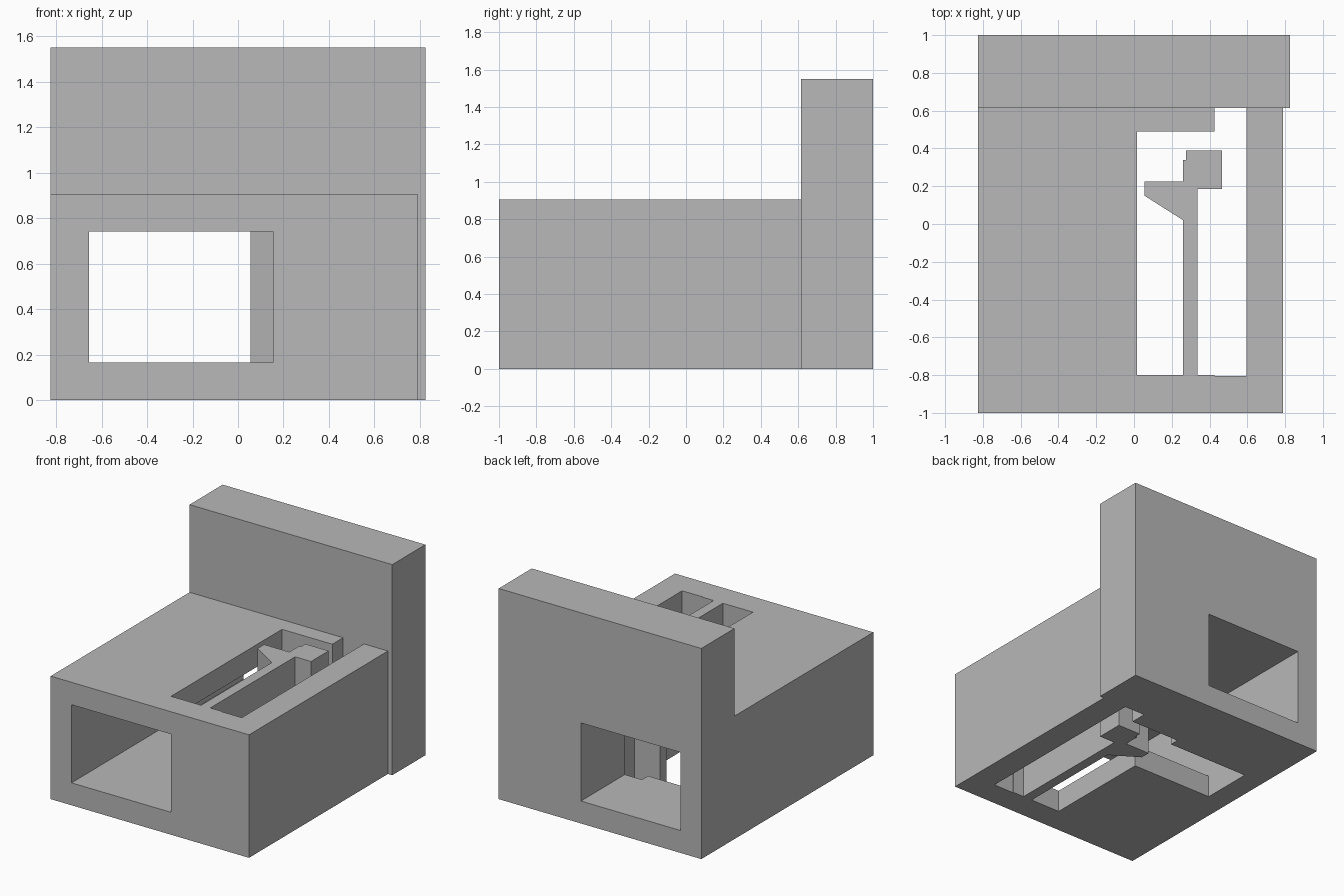
import bpy
import bmesh

default = bpy.data.objects.get("Cube")
if default:
    bpy.data.objects.remove(default, do_unlink=True)

grey = bpy.data.materials.new("plain grey")
grey.use_nodes = True
colour = (0.48, 0.48, 0.48, 1)
grey.diffuse_color = colour
grey.node_tree.nodes["Principled BSDF"].inputs["Base Color"].default_value = colour


def prism(name, outline, z0, z1):
    """Extrude a flat outline upwards from z0 to z1."""
    bm = bmesh.new()
    face = bm.faces.new([bm.verts.new((x, y, z0)) for x, y in outline])
    top = bmesh.ops.extrude_face_region(bm, geom=[face])["geom"]
    for v in top:
        if isinstance(v, bmesh.types.BMVert):
            v.co.z = z1
    bmesh.ops.recalc_face_normals(bm, faces=bm.faces)
    mesh = bpy.data.meshes.new(name)
    bm.to_mesh(mesh)
    bm.free()
    mesh.materials.append(grey)
    obj = bpy.data.objects.new(name, mesh)
    bpy.context.collection.objects.link(obj)
    return obj


def box(name, x0, x1, y0, y1, z0, z1):
    return prism(name, [(x0, y0), (x1, y0), (x1, y1), (x0, y1)], z0, z1)


def cut(target, cutters):
    """Subtract each cutter and apply the result."""
    for cutter in cutters:
        mod = target.modifiers.new("cut", "BOOLEAN")
        mod.operation = "DIFFERENCE"
        mod.solver = "EXACT"
        mod.object = cutter
        bpy.context.view_layer.objects.active = target
        bpy.ops.object.modifier_apply(modifier=mod.name)


# Main housing and the taller plate behind it
housing = box("housing", -0.825, 0.79, -1, 0.615, 0, 0.905)
back_plate = box("back_plate", -0.825, 0.825, 0.615, 1, 0, 1.55)

# Openings: tunnel from front to back, latch slot from top to bottom, floor opening
tunnel = box("tunnel_cutter", -0.655, 0.155, -1.2, 1.2, 0.165, 0.74)
latch_slot = box("latch_slot_cutter", 0.015, 0.43, -0.8, 0.49, -0.2, 1.2)
side_slot = box("side_slot_cutter", 0.425, 0.595, -0.805, 0.8, -0.2, 1.2)
floor_opening = box("floor_opening_cutter", -0.655, 0.02, 0.03, 0.42, -0.2, 0.3)
cutters = [tunnel, latch_slot, side_slot, floor_opening]
cut(housing, cutters)
cut(back_plate, [tunnel])
for cutter in cutters:
    bpy.data.objects.remove(cutter, do_unlink=True)

# Springy latch arm with a hooked tooth and a square end
prism("latch_arm", [
    (0.26, -0.8), (0.335, -0.8), (0.335, 0.185), (0.465, 0.185),
    (0.465, 0.39), (0.275, 0.39), (0.275, 0.34), (0.26, 0.34),
    (0.26, 0.225), (0.055, 0.225), (0.055, 0.15), (0.26, 0.02),
], 0, 0.905)
